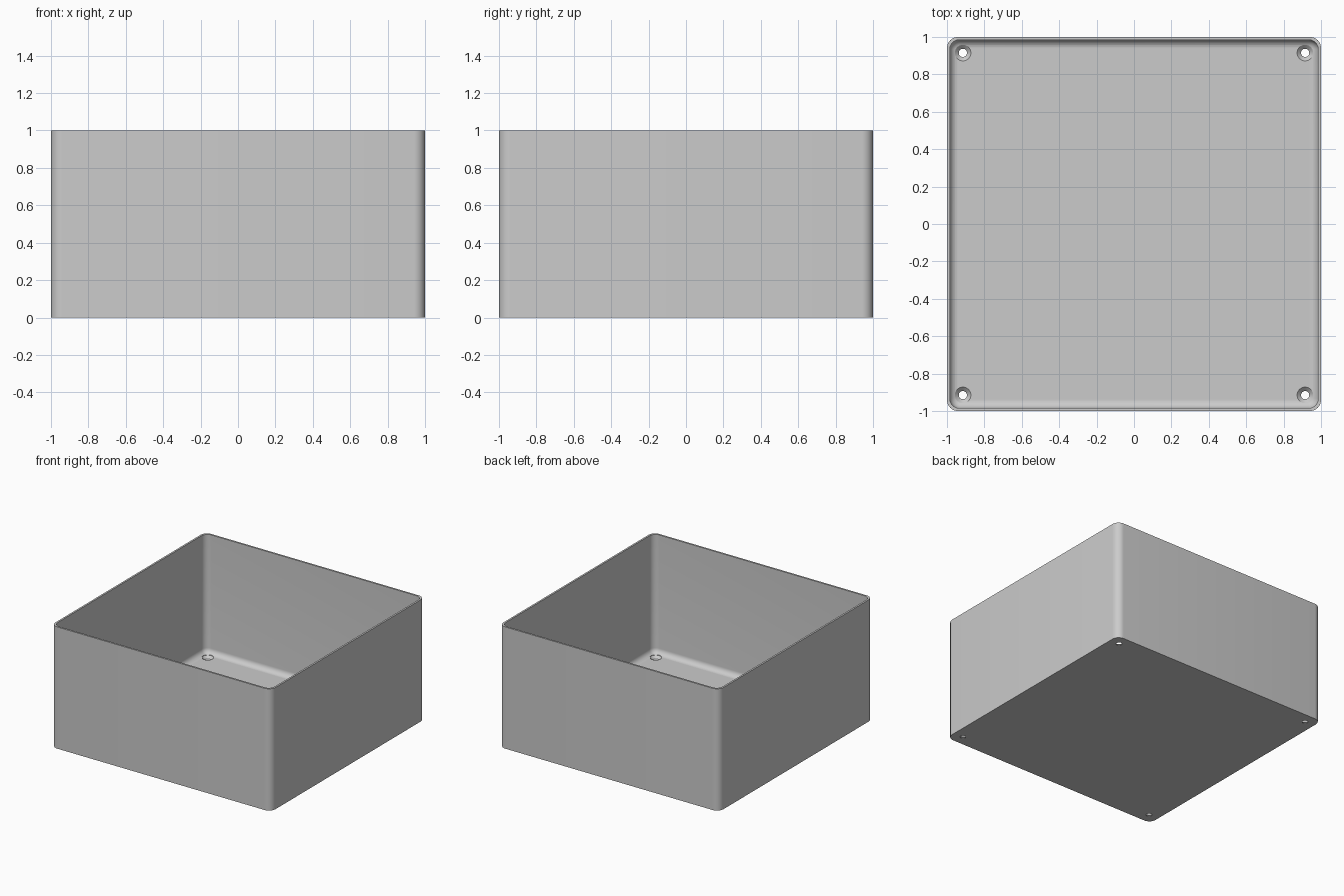
import bpy
import bmesh
from math import sin, cos, pi

OUTER, HEIGHT, RADIUS = 1.0, 1.0, 0.06
WALL, FLOOR, FILLET = 0.015, 0.024, 0.045
HOLE_POS = 0.915
STEPS = 8

cube = bpy.data.objects.get("Cube")
if cube:
    bpy.data.objects.remove(cube)

grey = bpy.data.materials.new("plain grey")
grey.use_nodes = True
colour = (0.6, 0.6, 0.6, 1)
grey.diffuse_color = colour
grey.node_tree.nodes["Principled BSDF"].inputs["Base Color"].default_value = colour


def rounded_square(bm, half, radius, z):
    """Ring of vertices around a square with rounded corners."""
    ring = []
    for corner, (sx, sy) in enumerate([(1, 1), (-1, 1), (-1, -1), (1, -1)]):
        for i in range(STEPS + 1):
            a = (corner + i / STEPS) * pi / 2
            ring.append(bm.verts.new((sx * (half - radius) + radius * cos(a),
                                      sy * (half - radius) + radius * sin(a), z)))
    return ring


def circle(bm, radius, z, sides=32):
    return [bm.verts.new((radius * cos(2 * pi * i / sides),
                          radius * sin(2 * pi * i / sides), z)) for i in range(sides)]


def loft(name, make_rings):
    """Skin a stack of rings and cap both ends."""
    bm = bmesh.new()
    rings = make_rings(bm)
    for low, high in zip(rings, rings[1:]):
        for i in range(len(low)):
            j = (i + 1) % len(low)
            bm.faces.new((low[i], low[j], high[j], high[i]))
    bm.faces.new(rings[0][::-1])
    bm.faces.new(rings[-1])
    bmesh.ops.recalc_face_normals(bm, faces=bm.faces)
    mesh = bpy.data.meshes.new(name)
    bm.to_mesh(mesh)
    bm.free()
    mesh.materials.append(grey)
    obj = bpy.data.objects.new(name, mesh)
    bpy.context.collection.objects.link(obj)
    return obj


def box_rings(bm):
    inner, inner_radius = OUTER - WALL, RADIUS - WALL / 2
    rings = [rounded_square(bm, OUTER, RADIUS, 0),
             rounded_square(bm, OUTER, RADIUS, HEIGHT),
             rounded_square(bm, inner, inner_radius, HEIGHT)]
    # rounded join between the walls and the floor
    for i in range(STEPS + 1):
        a = i / STEPS * pi / 2
        inset = FILLET * (1 - cos(a))
        rings.append(rounded_square(bm, inner - inset, inner_radius - inset,
                                    FLOOR + FILLET * (1 - sin(a))))
    return rings


def screw_rings(bm):
    return [circle(bm, 0.022, -0.05), circle(bm, 0.022, 0.004),
            circle(bm, 0.043, FLOOR), circle(bm, 0.043, 0.1)]


box = loft("open_box", box_rings)

# countersunk screw holes in the floor corners
for sx in (-1, 1):
    for sy in (-1, 1):
        cutter = loft("screw_hole_cutter", screw_rings)
        cutter.location = (sx * HOLE_POS, sy * HOLE_POS, 0)
        cutter.hide_render = True
        cutter.hide_set(True)
        cut = box.modifiers.new("screw_hole", "BOOLEAN")
        cut.operation = "DIFFERENCE"
        cut.solver = "EXACT"
        cut.object = cutter

# bake the holes, remove the cutters, then smooth the rounded corners
bpy.context.view_layer.objects.active = box
box.select_set(True)
for modifier in list(box.modifiers):
    helper = modifier.object
    bpy.ops.object.modifier_apply(modifier=modifier.name)
    bpy.data.objects.remove(helper)
bpy.ops.object.shade_smooth_by_angle(angle=pi / 6)
